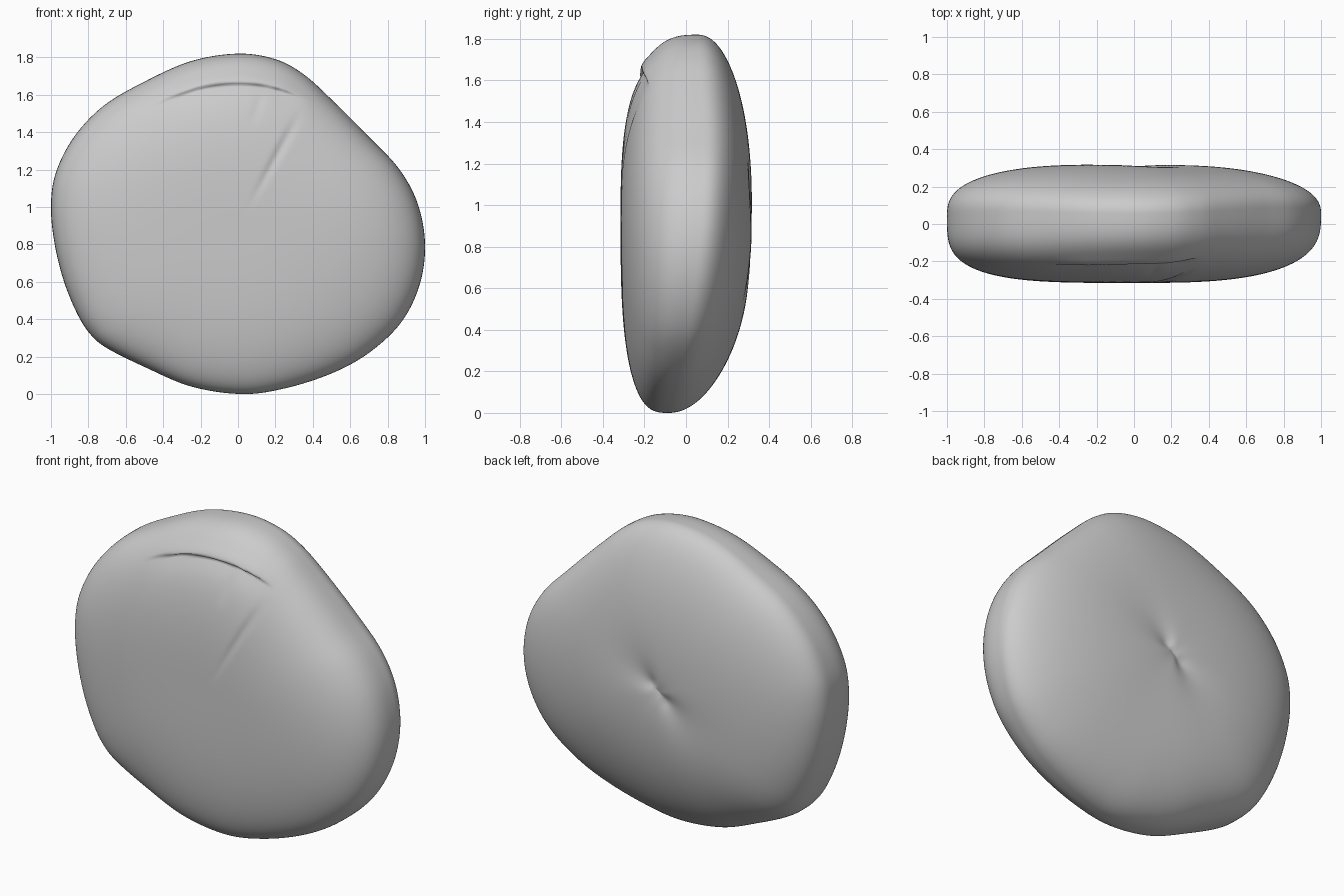
import bpy, bmesh, math
from mathutils import Vector

cube = bpy.data.objects.get("Cube")
if cube:
    bpy.data.objects.remove(cube, do_unlink=True)

CENTRE_Z = 0.93
FRONT_Y, BACK_Y = -.315, .328
DIMPLE = Vector((-.03, .91))
STEPS = 9      # spline samples per outline point
RINGS = 80     # rings per half

# Outline seen from the front (x, z)
OUTLINE = [(.02, 0), (.25, .03), (.5, .11), (.7, .22), (.87, .38), (.97, .58),
           (1, .8), (.96, 1.02), (.86, 1.205), (.7, 1.375), (.5, 1.575), (.35, 1.71),
           (.2, 1.79), (0, 1.82), (-.25, 1.78), (-.5, 1.67), (-.72, 1.54),
           (-.88, 1.37), (-.975, 1.18), (-1, 1), (-.98, .8), (-.93, .6),
           (-.86, .43), (-.79, .32), (-.7, .245), (-.5, .145), (-.25, .04)]


def closed_spline(points, steps):
    pts = [Vector(p) for p in points]
    n, out = len(pts), []
    for i in range(n):
        a, b, c, d = (pts[(i + k) % n] for k in (-1, 0, 1, 2))
        for s in range(steps):
            t = s / steps
            out.append(0.5 * (2 * b + (c - a) * t + (2 * a - 5 * b + 4 * c - d) * t * t
                              + (3 * b - a - 3 * c + d) * t ** 3))
    return out


def averaged(points, reach):
    n = len(points)
    return [sum((points[(i + k) % n] for k in range(-reach, reach + 1)), Vector((0, 0)))
            / (2 * reach + 1) for i in range(n)]


def bump(v, width):
    return math.exp(-(v / width) ** 2)


def fade(v, lo, hi):
    t = max(0, min(1, (v - lo) / (hi - lo)))
    return t * t * (3 - 2 * t)


def groove(x, z, start, end, width):
    """Soft groove strength along a line, fading at its ends."""
    a, b = Vector(start), Vector(end)
    axis = (b - a).normalized()
    rel = Vector((x, z)) - a
    t = rel.dot(axis) / (b - a).length
    across = rel.x * axis.y - rel.y * axis.x
    return bump(across, width) * fade(t, -.1, .35) * (1 - fade(t, .4, 1.1))


def front_dent(x, z):
    # Curved lip with a recess beneath it
    below = 1.66 - .62 * x * x - (.1 * x ** 3) - z
    ends = fade(x, -.48, -.22) * (1 - fade(x, .2, .38))
    lip = .028 * math.exp(-max(below, 0) / .06) * fade(below, -.004, .006) * ends
    lip -= .01 * bump(below + .02, .04) * ends
    return (lip + .01 * groove(x, z, (.33, 1.5), (.06, 1), .022)
            + .005 * groove(x, z, (.13, 1.62), (.07, 1.42), .025))


def back_dent(x, z):
    # Pinched dimple with creases running out of it
    dx, dz = x - DIMPLE.x, z - DIMPLE.y
    r, a = math.hypot(dx, dz), math.atan2(dz, dx)
    crease = abs(math.cos(a - math.radians(42))) ** 5
    return .018 * math.exp(-r / .05) + .045 * math.exp(-r / .3) * (.4 + .6 * crease * fade(r, 0, .08))


rim = closed_spline(OUTLINE, STEPS)
soft = averaged(averaged(rim, 12), 12)
count = len(rim)
bm = bmesh.new()


def make_ring(phi, front):
    ring = []
    f = math.cos(phi)
    for p, q in zip(rim, soft):
        # Inner rings follow a softer outline than the rim
        point = q.lerp(p, f ** 4)
        dx, dz = point.x, point.y - CENTRE_Z
        length = math.hypot(dx, dz)
        c, s = dx / length, dz / length
        mid = -.015 + .07 * s + (.065 + .017 * c) * c * c
        if front:
            power = 2.95 - .1 * s - .3 * c + .4 * c * c
        else:
            power = 2.15 + .05 * s - .22 * c + .5 * c * c + .25 * c * s
        bulge = max(0, 1 - f ** power) ** (1 / power)
        x, z = dx * f, CENTRE_Z + dz * f
        if front:
            y = mid + (FRONT_Y - mid) * bulge + front_dent(x, z)
        else:
            y = mid + (BACK_Y - mid) * bulge - back_dent(x, z) * bulge
        ring.append(bm.verts.new((x, y, z)))
    return ring


def bridge(a, b, flip):
    for i in range(count):
        j = (i + 1) % count
        quad = (a[i], a[j], b[j], b[i])
        bm.faces.new(quad[::-1] if flip else quad)


# Two domed halves sharing one rim
edge = make_ring(0, False)
for front in (True, False):
    last = edge
    for k in range(1, RINGS):
        ring = make_ring(k / RINGS * math.pi / 2, front)
        bridge(last, ring, not front)
        last = ring
    y = FRONT_Y if front else BACK_Y - back_dent(0, CENTRE_Z)
    tip = bm.verts.new((0, y, CENTRE_Z))
    for i in range(count):
        tri = (last[i], last[(i + 1) % count], tip)
        bm.faces.new(tri if front else tri[::-1])
bmesh.ops.recalc_face_normals(bm, faces=bm.faces)

mesh = bpy.data.meshes.new("pebble")
bm.to_mesh(mesh)
bm.free()
pebble = bpy.data.objects.new("pebble", mesh)
bpy.context.collection.objects.link(pebble)

# Plain grey stone
stone = bpy.data.materials.new("stone_grey")
stone.use_nodes = True
grey = (.6, .6, .6, 1)
stone.diffuse_color = grey
stone.node_tree.nodes["Principled BSDF"].inputs["Base Color"].default_value = grey
mesh.materials.append(stone)
mesh.polygons.foreach_set("use_smooth", [True] * len(mesh.polygons))
mesh.update()
